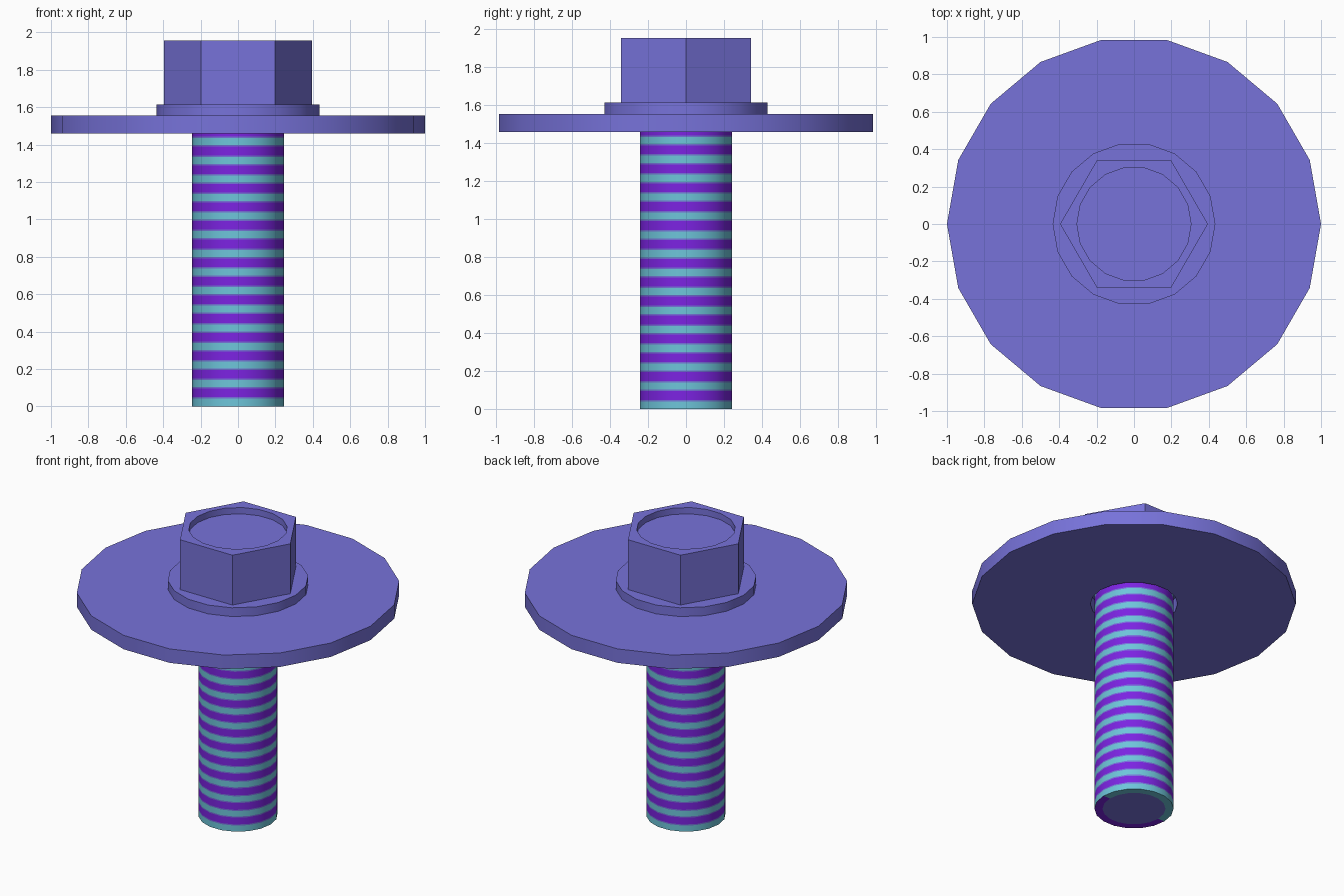
import bpy, bmesh, math

if "Cube" in bpy.data.objects:
    bpy.data.objects.remove(bpy.data.objects["Cube"])

SIDES = 18


def material(name, rgb):
    m = bpy.data.materials.new(name)
    m.diffuse_color = (*rgb, 1.0)
    m.use_nodes = True
    m.node_tree.nodes["Principled BSDF"].inputs["Base Color"].default_value = m.diffuse_color
    return m


BLUE = material("slate blue", (0.185, 0.17, 0.70))
PURPLE = material("purple", (0.20, 0.017, 0.76))
TEAL = material("teal", (0.155, 0.56, 0.70))


def circle(r):
    return lambda a: r


def hexagon(r):
    # radius of a hexagon outline at angle a, corners on the x axis
    return lambda a: r * math.cos(math.pi / 6) / math.cos(a % (math.pi / 3) - math.pi / 6)


def lathe(name, profile, mats, closed=False, rule=None):
    """Turn a list of (outline, z) rings into a solid, capped or closed into a tube."""
    bm = bmesh.new()
    rings = []
    for outline, z in profile:
        angles = [math.radians(round(360 / SIDES * i)) for i in range(SIDES)]
        rings.append([bm.verts.new((outline(a) * math.cos(a), outline(a) * math.sin(a), z))
                      for a in angles])
    pairs = list(zip(rings, rings[1:]))
    if closed:
        pairs.append((rings[-1], rings[0]))
    else:
        bm.faces.new(rings[0][::-1])
        bm.faces.new(rings[-1])
    for lo, hi in pairs:
        for i in range(SIDES):
            j = (i + 1) % SIDES
            bm.faces.new((lo[i], lo[j], hi[j], hi[i]))
    bmesh.ops.recalc_face_normals(bm, faces=bm.faces)
    if rule:
        for f in bm.faces:
            f.material_index = rule(f)
    me = bpy.data.meshes.new(name)
    bm.to_mesh(me)
    bm.free()
    for m in mats:
        me.materials.append(m)
    ob = bpy.data.objects.new(name, me)
    bpy.context.collection.objects.link(ob)
    bpy.ops.object.select_all(action='DESELECT')
    ob.select_set(True)
    bpy.context.view_layer.objects.active = ob
    bpy.ops.object.shade_smooth_by_angle(angle=math.radians(30))
    return ob


# Wide flat washer with a slightly loose hole
lathe("washer", [(circle(0.27), 1.46), (circle(1.0), 1.46),
                 (circle(1.0), 1.555), (circle(0.27), 1.555)], [BLUE], closed=True)

# Round collar under the head
lathe("flange", [(circle(0.435), 1.555), (circle(0.435), 1.615)], [BLUE])

# Hexagonal head with a shallow round recess on top
lathe("hex_head", [(hexagon(0.395), 1.615), (hexagon(0.395), 1.955),
                   (circle(0.305), 1.955), (circle(0.305), 1.912)], [BLUE])

# Banded threaded shaft: purple and teal rings with thin blue gaps
PITCH, R, TOP = 0.0995, 0.245, 1.555
CENTRE, HALF, GAP = 0.072, 0.023, 0.008
cuts = {0.0, TOP}
for k in range(16):
    c = CENTRE + k * PITCH
    cuts |= {z for z in (c - HALF - GAP, c - HALF, c + HALF, c + HALF + GAP) if z < TOP}


def band_colour(f):
    c = f.calc_center_median()
    if abs(f.normal.z) > 0.5:
        if len(f.verts) > 4:
            return 0                       # end caps
        return 1 if c.y < 0 else 2         # rim of the lower end
    d = abs((c.z - CENTRE + PITCH / 2) % PITCH - PITCH / 2)
    return 1 if d < HALF else 0 if d < HALF + GAP else 2


lathe("threaded_shaft", [(circle(0.195), 0.0)] + [(circle(R), z) for z in sorted(cuts)],
      [BLUE, PURPLE, TEAL], rule=band_colour)
